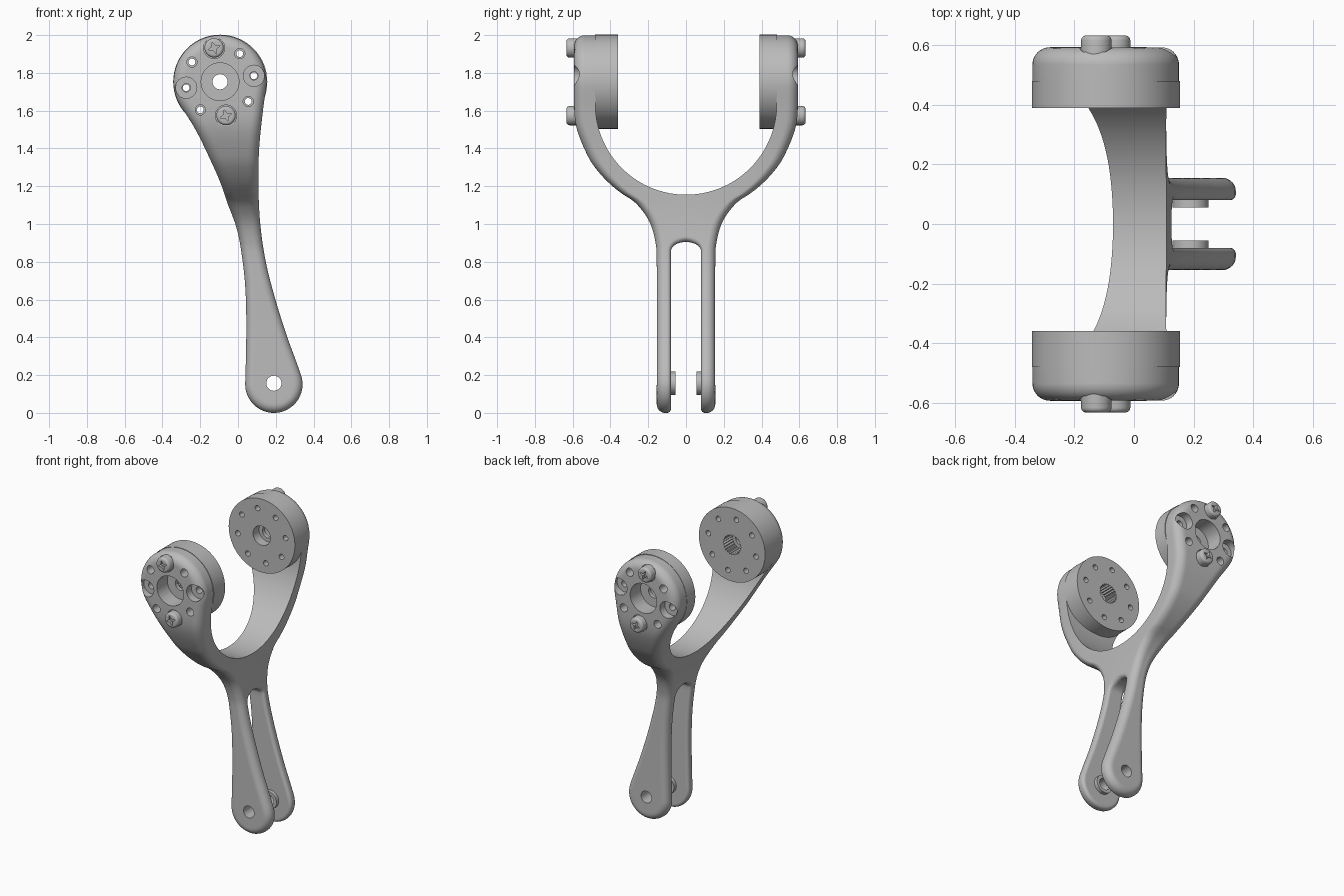
import bpy, bmesh
from math import sin, cos, pi, sqrt, radians, asin
from mathutils import Vector
from mathutils.geometry import intersect_point_line

cube = bpy.data.objects.get("Cube")
if cube:
    bpy.data.objects.remove(cube)

grey = bpy.data.materials.new("satin_grey")
grey.use_nodes = True
grey.diffuse_color = (0.5, 0.5, 0.5, 1)
grey.node_tree.nodes["Principled BSDF"].inputs["Base Color"].default_value = (0.5, 0.5, 0.5, 1)

# Main dimensions: head and foot circles, and the bend of the yoke
HX, HZ, HR = -0.095, 1.753, 0.246
FX, FZ, FR = 0.19, 0.152, 0.152
UZ, UR = 1.635, 0.48
SZ, SR = 0.855, 0.08
BOLTS = [(HX + 0.182 * cos(radians(10 + 45 * k)), HZ + 0.182 * sin(radians(10 + 45 * k)))
         for k in range(8)]

# Profiles as (height, position)
LEFT = [(FZ, 0.038), (0.3, 0.042), (0.5, 0.044), (0.7, 0.036), (0.9, 0.01),
        (1.0, -0.014), (1.1, -0.052), (1.2, -0.086), (1.3, -0.128), (1.5, -0.225), (1.62, -0.301)]
RIGHT = [(0.2, 0.334), (0.3, 0.298), (0.4, 0.261), (0.6, 0.198), (0.8, 0.147), (1.0, 0.118),
         (1.2, 0.108), (1.4, 0.112), (1.6, 0.132), (1.72, 0.1488)]
OUTER = [(0, 0.155), (0.8, 0.155), (0.9, 0.161), (1.015, 0.195), (1.115, 0.27), (1.16, 0.338),
         (1.21, 0.4), (1.27, 0.458), (1.345, 0.512), (1.5, 0.577), (1.62, 0.592), (2.1, 0.592)]


def clamp(v):
    return max(0.0, min(1.0, v))


def curve(pts, z):
    """Smooth curve through the points."""
    n = len(pts) - 1
    i = max(k for k in range(n) if k == 0 or pts[k][0] <= z)

    def slope(k):
        a, b = pts[max(k - 1, 0)], pts[min(k + 1, n)]
        return (b[1] - a[1]) / (b[0] - a[0])
    (z0, v0), (z1, v1) = pts[i], pts[i + 1]
    h = z1 - z0
    t = clamp((z - z0) / h)
    return (v0 * (1 + 2 * t) * (1 - t) ** 2 + v1 * t * t * (3 - 2 * t)
            + h * slope(i) * t * (1 - t) ** 2 - h * slope(i + 1) * t * t * (1 - t))


def edge_x(table, side, z):
    """Outline of the arm: foot circle, curved shank, head circle."""
    if z < table[0][0]:
        return FX + side * sqrt(max(0, FR ** 2 - (z - FZ) ** 2))
    if z > table[-1][0]:
        return HX + side * sqrt(max(0, HR ** 2 - (z - HZ) ** 2))
    return curve(table, z)


def rounding(r, d):
    return r - sqrt(max(0, r * r - (r - d) ** 2)) if d < r else 0.0


def inner_y(z, d):
    """Fork slot with a flared arch, solid crotch, then the round inside of the yoke."""
    if z <= SZ:
        return SR + rounding(0.02, d)
    if z <= SZ + SR:
        rise = 0.05 + rounding(0.03, d)
        return (SR + rounding(0.02, d)) * sqrt(max(0, 1 - ((z - SZ) / rise) ** 2))
    if z <= UZ - UR:
        return 0.0
    return sqrt(max(0, UR ** 2 - max(0, UZ - z) ** 2))


def finish(name, bm):
    bmesh.ops.recalc_face_normals(bm, faces=bm.faces)
    mesh = bpy.data.meshes.new(name)
    bm.to_mesh(mesh)
    bm.free()
    obj = bpy.data.objects.new(name, mesh)
    mesh.materials.append(grey)
    bpy.context.collection.objects.link(obj)
    return obj


def activate(obj):
    bpy.ops.object.select_all(action='DESELECT')
    obj.select_set(True)
    bpy.context.view_layer.objects.active = obj


def smooth(obj):
    activate(obj)
    bpy.ops.object.shade_smooth_by_angle(angle=radians(35))


def prism(bm, x, z, y0, y1, radii, n=40, turn=0.0):
    """Prism along y; alternating radii give star sections. Returns the y1 cap."""
    ends = []
    for y in (y0, y1):
        ends.append([bm.verts.new((x + radii[k % len(radii)] * cos(turn + 2 * pi * k / n), y,
                                   z + radii[k % len(radii)] * sin(turn + 2 * pi * k / n)))
                     for k in range(n)])
    for k in range(n):
        m = (k + 1) % n
        bm.faces.new((ends[0][k], ends[0][m], ends[1][m], ends[1][k]))
    bm.faces.new(ends[0])
    return bm.faces.new(ends[1])


def cut(obj, bm):
    cutter = finish("cutter", bm)
    cutter.hide_render = True
    mod = obj.modifiers.new("cut", 'BOOLEAN')
    mod.operation, mod.solver, mod.object = 'DIFFERENCE', 'EXACT', cutter
    activate(obj)
    bpy.ops.object.modifier_apply(modifier=mod.name)
    bpy.data.objects.remove(cutter)


# Heights of the cross-sections, denser where the shape curves
heights = [FZ - FR * cos(pi / 2 * k / 16) for k in range(16)]
heights += [FZ + (SZ - FZ) * k / 24 for k in range(24)]
heights += [SZ + 0.05 * sin(pi / 2 * k / 8) for k in range(8)]
heights += [SZ + 0.05 + (SR - 0.05) * k / 6 for k in range(6)]
heights += [SZ + SR + (UZ - UR - SZ - SR) * k / 10 for k in range(10)]
heights += [UZ - UR * cos(pi / 2 * k / 26) for k in range(26)]
low = asin((UZ - HZ) / HR)
heights += [HZ + HR * sin(low + (pi / 2 - low) * k / 30) for k in range(31)]
rows, cols = len(heights), 40
outline = [[Vector((edge_x(t, s, z), z, 0)) for z in heights]
           for t, s in ((LEFT, -1), (RIGHT, 1))]


def rim_distance(p, i):
    best = 9.0
    for line in outline:
        for j in range(max(0, i - 14), min(rows - 1, i + 14)):
            a, b = line[j], line[j + 1]
            q, t = intersect_point_line(p, a, b)
            best = min(best, (p - a.lerp(b, clamp(t))).length)
    return best


# Yoke frame: outer and inner skins with rounded rims, mirrored front to back
skin = []
for i, z in enumerate(heights):
    xl, xr = outline[0][i].x, outline[1][i].x
    row = []
    for j in range(cols + 1):
        x = xl + (xr - xl) * (1 - cos(pi * j / cols)) / 2
        d = rim_distance(Vector((x, z, 0)), i)
        r_out = 0.045 + 0.013 * clamp((z - 0.8) / 0.6)
        row.append((x, z, curve(OUTER, z) - rounding(r_out, d), inner_y(z, d)))
    skin.append(row)

bm = bmesh.new()
for s in (1, -1):
    out = [[bm.verts.new((p[0], s * p[2], p[1])) for p in row] for row in skin]
    inn = [[bm.verts.new((p[0], s * p[3], p[1])) for p in row] for row in skin]
    for i in range(rows - 1):
        for j in range(cols):
            for g in (out, inn):
                quad = (g[i][j], g[i][j + 1], g[i + 1][j + 1], g[i + 1][j])
                if any(abs(v.co.y) > 1e-5 for v in quad):
                    bm.faces.new(quad)
        for j in (0, cols):
            bm.faces.new((out[i][j], out[i + 1][j], inn[i + 1][j], inn[i][j]))
bmesh.ops.remove_doubles(bm, verts=bm.verts, dist=2e-5)
frame = finish("yoke_frame", bm)

# Large bores: hub openings, counterbores, screw seats and the foot pivot
bm = bmesh.new()
prism(bm, FX, 0.157, -0.3, 0.3, [0.04])
for s in (1, -1):
    prism(bm, HX, HZ, s * 0.44, s * 0.7, [0.1], 48)
    for k, floor in ((0, 0.54), (4, 0.54), (2, 0.577), (6, 0.577)):
        prism(bm, *BOLTS[k], s * floor, s * 0.7, [0.056])
cut(frame, bm)
# Bolt holes through the heads
bm = bmesh.new()
for s in (1, -1):
    for k in (0, 1, 3, 4, 5, 7):
        prism(bm, *BOLTS[k], s * 0.44, s * 0.7, [0.022 if k % 4 == 0 else 0.027], 24)
cut(frame, bm)
smooth(frame)

for s, side, face in ((-1, "front", 0.36), (1, "back", 0.39)):
    # Hub disc with a ring of holes; the front one has a splined socket
    bm = bmesh.new()
    prism(bm, HX + 0.001, HZ, s * face, s * 0.481, [0.249], 96)
    disc = finish(side + "_hub_disc", bm)
    bm = bmesh.new()
    prism(bm, HX, HZ, s * 0.3, s * 0.455, [0.068, 0.06] if s < 0 else [0.065], 48)
    for x, z in BOLTS:
        prism(bm, x, z, s * 0.3, s * 0.5, [0.018], 24)
    cut(disc, bm)
    bm = bmesh.new()
    prism(bm, HX, HZ, s * 0.3, s * 0.5, [0.04])
    cut(disc, bm)
    smooth(disc)

    # Pan-head screws with a cross recess
    for k, place in ((2, "upper"), (6, "lower")):
        bm = bmesh.new()
        cap = prism(bm, *BOLTS[k], s * 0.56, s * 0.633, [0.051], 40)
        bmesh.ops.recalc_face_normals(bm, faces=bm.faces)
        bmesh.ops.bevel(bm, geom=list(cap.edges), offset=0.016, segments=5,
                        profile=0.5, affect='EDGES')
        screw = finish(side + "_" + place + "_screw", bm)
        bm = bmesh.new()
        prism(bm, *BOLTS[k], s * 0.61, s * 0.66, [0.034, 0.013], 8, radians(20))
        cut(screw, bm)
        smooth(screw)

    # Pivot spacer inside the fork
    bm = bmesh.new()
    prism(bm, FX, 0.157, s * 0.055, s * 0.083, [0.061], 40)
    spacer = finish(side + "_pivot_spacer", bm)
    bm = bmesh.new()
    prism(bm, FX, 0.157, s * 0.03, s * 0.1, [0.04])
    cut(spacer, bm)
    smooth(spacer)
